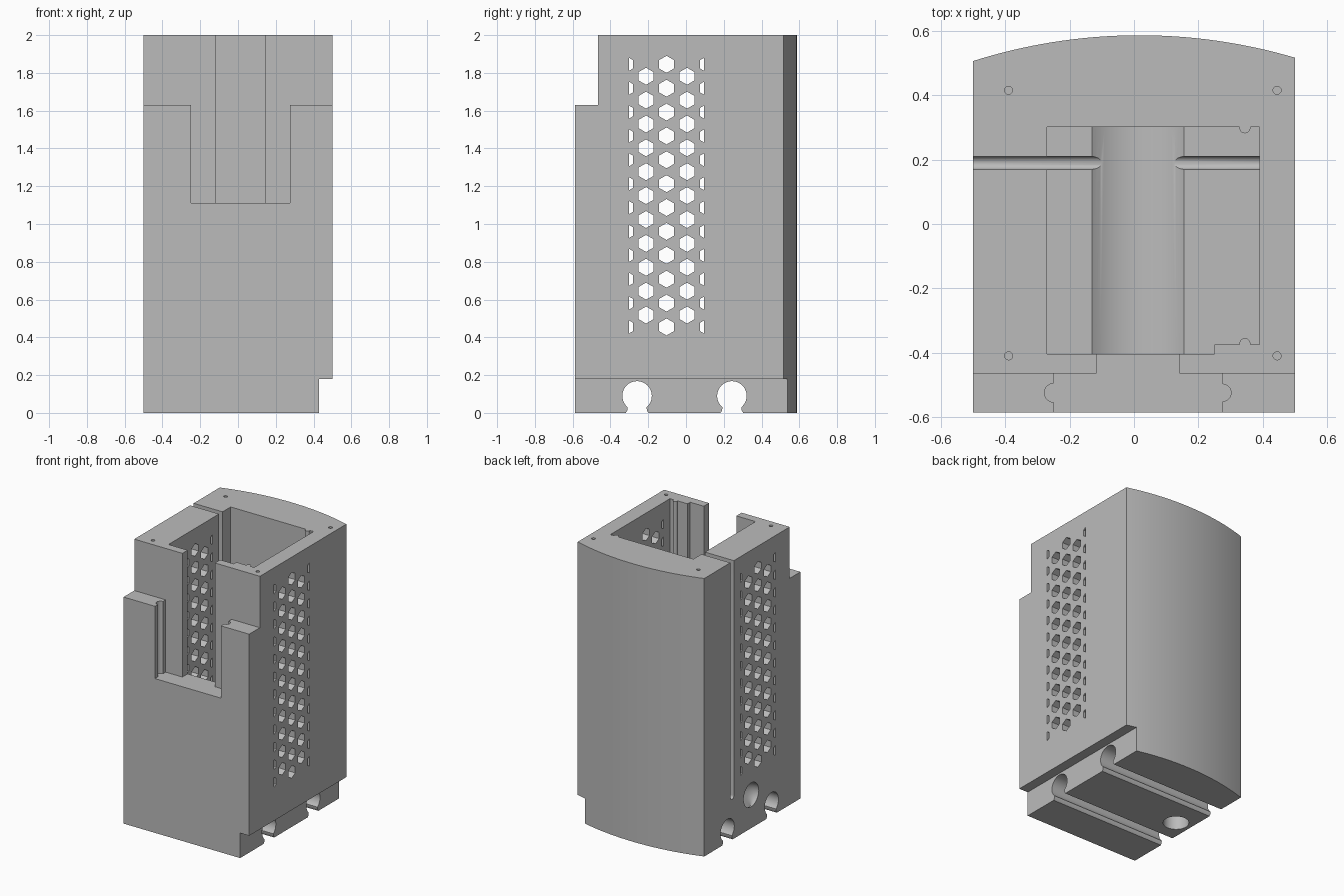
import bpy, bmesh, math

if "Cube" in bpy.data.objects:
    bpy.data.objects.remove(bpy.data.objects["Cube"])


def arc(cx, cy, r, a0, a1, n=12):
    """Points on an arc, angles in degrees."""
    pts = []
    for i in range(n + 1):
        a = math.radians(a0 + (a1 - a0) * i / n)
        pts.append((cx + r * math.cos(a), cy + r * math.sin(a)))
    return pts


def make_object(name, bm):
    bmesh.ops.recalc_face_normals(bm, faces=bm.faces[:])
    mesh = bpy.data.meshes.new(name)
    bm.to_mesh(mesh)
    bm.free()
    ob = bpy.data.objects.new(name, mesh)
    bpy.context.collection.objects.link(ob)
    return ob


def prism(name, profiles, axis, lo, hi):
    """Extrude closed 2D profiles along an axis, all into one object."""
    place = {'x': lambda a, b, t: (t, a, b),
             'y': lambda a, b, t: (a, t, b),
             'z': lambda a, b, t: (a, b, t)}[axis]
    bm = bmesh.new()
    for prof in profiles:
        low = [bm.verts.new(place(a, b, lo)) for a, b in prof]
        top = [bm.verts.new(place(a, b, hi)) for a, b in prof]
        bm.faces.new(low)
        bm.faces.new(top)
        n = len(prof)
        for i in range(n):
            j = (i + 1) % n
            bm.faces.new((low[i], low[j], top[j], top[i]))
    return make_object(name, bm)


def rect(a0, b0, a1, b1):
    return [(a0, b0), (a1, b0), (a1, b1), (a0, b1)]


# Housing block with a gently bowed back
R, BX, BACK, FRONT = 1.71, 0.017, 0.587, -0.587
outline = [(-0.5, FRONT), (0.5, FRONT)]
for i in range(33):
    x = 0.5 - i / 32
    outline.append((x, BACK - R + math.sqrt(R * R - (x - BX) ** 2)))
housing = prism("housing", [outline], 'z', 0, 2)

cutters = []

# Stepped-back upper front and stepped lower right edge
cutters.append(prism("front_step_cutter", [rect(-1, -1, 1, -0.465)], 'z', 1.63, 3))
cutters.append(prism("side_step_cutter", [rect(0.428, -0.5, 1, 0.18)], 'y', -1, 1))

# Inner chamber with a corner step and two small guide ribs
chamber = [(-0.27, -0.405), (0.25, -0.405), (0.25, -0.375)]
chamber += arc(0.345, -0.372, 0.017, 190, -10)
chamber += [(0.39, -0.375), (0.39, 0.302)]
chamber += arc(0.345, 0.299, 0.017, 10, -190)
chamber += [(-0.27, 0.302)]
cutters.append(prism("chamber_cutter", [chamber], 'z', 0.31, 3))

# Shallow rounded trough in the chamber floor
half, depth, mid = 0.1425, 0.05, 0.0125
tr = (half ** 2 + depth ** 2) / (2 * depth)
span = math.degrees(math.asin(half / tr))
trough = arc(mid, 0.31 - depth + tr, tr, 270 - span, 270 + span, 20)
trough += [(mid + half, 0.5), (mid - half, 0.5)]
cutters.append(prism("trough_cutter", [trough], 'y', -0.405, 0.302))

# Front window: wide outer notch with side grooves, narrow inner slot
window = [(-0.25, -1)] + arc(-0.25, -0.525, 0.029, 270, 90)
window += [(-0.25, -0.465), (-0.117, -0.465), (-0.117, -0.3),
           (0.142, -0.3), (0.142, -0.465), (0.275, -0.465)]
window += arc(0.275, -0.525, 0.027, 90, -90) + [(0.275, -1)]
cutters.append(prism("window_cutter", [window], 'z', 1.11, 3))

# Cable slit through the left wall, continuing as a floor groove
slit = [(0.21, 3), (0.17, 3)] + arc(0.19, 0.31, 0.02, 180, 360)
cutters.append(prism("slit_cutter", [slit], 'x', -1, 0.39))

# Two keyhole rails along the underside
rails = []
for yc in (-0.259, 0.243):
    rails.append([(yc - 0.06, -0.2), (yc - 0.06, 0), (yc - 0.052, 0.012)]
                 + arc(yc, 0.09, 0.078, 230, -50, 32)
                 + [(yc + 0.052, 0.012), (yc + 0.06, 0), (yc + 0.06, -0.2)])
cutters.append(prism("rail_cutter", rails, 'x', -1, 1))

# Hexagonal vents through both side walls, outer columns cut to slivers
HR, PITCH, VY, Z0, DZ = 0.045, 0.1085, -0.103, 0.455, 0.1264
HW = HR * math.cos(math.pi / 6)
vents = []
for col in (-1, 0, 1):
    shift = 0 if col == 0 else 0.5
    for k in range(12 if col == 0 else 11):
        z = Z0 + (k + shift) * DZ
        vents.append(arc(VY + col * PITCH, z, HR, 30, 330, 5))
for side in (-1, 1):
    yc = VY + side * 2 * PITCH
    edge, clip = yc - side * HW, VY + side * 0.199
    h = HR * (1 - abs(clip - yc) / (2 * HW))
    for k in range(12):
        z = Z0 + k * DZ
        vents.append([(clip, z - h), (edge, z - HR / 2),
                      (edge, z + HR / 2), (clip, z + h)])
cutters.append(prism("vent_cutter", vents, 'x', -1, 1))

# Screw holes in the rim
screws = [arc(x, y, 0.0125, 0, 345, 23)
          for x in (-0.39, 0.445) for y in (-0.41, 0.416)]
cutters.append(prism("screw_cutter", screws, 'z', 1.7, 3))

# Curved cable duct from the left side down to the underside
bm = bmesh.new()
DR, BEND, N = 0.086, 0.114, 28
stations = [(-0.9, 0.24, 90)]
stations += [(p[0], p[1], 90 - 7.5 * i)
             for i, p in enumerate(arc(-0.5, 0.126, BEND, 90, 0, 12))]
stations += [(-0.386, -0.3, 0)]
rings = []
for cx, cz, ang in stations:
    a = math.radians(ang)
    ring = []
    for k in range(N):
        u = 2 * math.pi * k / N
        d = DR * math.cos(u)
        ring.append(bm.verts.new((cx + d * math.cos(a),
                                  -0.027 + DR * math.sin(u),
                                  cz + d * math.sin(a))))
    rings.append(ring)
for p, q in zip(rings, rings[1:]):
    for k in range(N):
        j = (k + 1) % N
        bm.faces.new((p[k], p[j], q[j], q[k]))
bm.faces.new(rings[0])
bm.faces.new(rings[-1])
cutters.append(make_object("duct_cutter", bm))

# Carve everything out of the housing
bpy.context.view_layer.objects.active = housing
housing.select_set(True)
for c in cutters:
    c.hide_render = True
    mod = housing.modifiers.new(c.name, 'BOOLEAN')
    mod.operation = 'DIFFERENCE'
    mod.solver = 'EXACT'
    mod.object = c
    bpy.ops.object.modifier_apply(modifier=mod.name)
for c in cutters:
    bpy.data.objects.remove(c, do_unlink=True)

# Single plain grey finish, smooth curves with crisp edges
grey = bpy.data.materials.new("plain_grey")
grey.diffuse_color = (0.5, 0.5, 0.5, 1)
grey.use_nodes = True
grey.node_tree.nodes["Principled BSDF"].inputs["Base Color"].default_value = grey.diffuse_color
housing.data.materials.clear()
housing.data.materials.append(grey)
bpy.ops.object.shade_smooth_by_angle(angle=math.radians(30))
